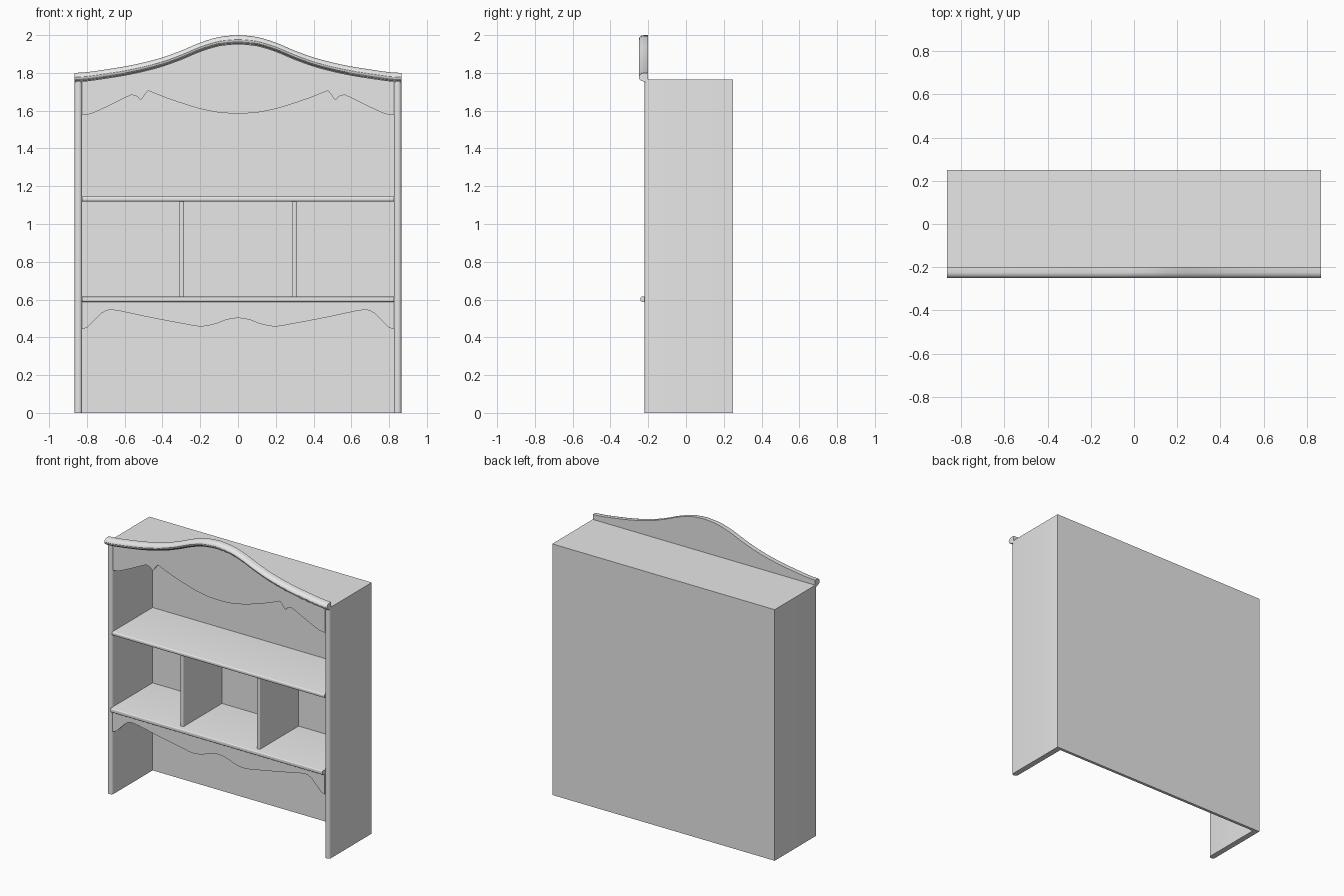
import bpy, bmesh

cube = bpy.data.objects.get("Cube")
if cube:
    bpy.data.objects.remove(cube, do_unlink=True)

grey = bpy.data.materials.new("plain_grey")
grey.use_nodes = True
grey.diffuse_color = (0.8, 0.8, 0.8, 1)
grey.node_tree.nodes["Principled BSDF"].inputs["Base Color"].default_value = (0.8, 0.8, 0.8, 1)

HALF = 0.865      # half of the full width
INNER = 0.825     # inner face of the side panels
BACK = 0.25
FRONT = -0.22


def finish(name, bm, smooth=False):
    bmesh.ops.recalc_face_normals(bm, faces=bm.faces)
    mesh = bpy.data.meshes.new(name)
    bm.to_mesh(mesh)
    bm.free()
    mesh.materials.append(grey)
    ob = bpy.data.objects.new(name, mesh)
    bpy.context.scene.collection.objects.link(ob)
    if smooth:
        bpy.ops.object.select_all(action='DESELECT')
        ob.select_set(True)
        bpy.context.view_layer.objects.active = ob
        bpy.ops.object.shade_smooth_by_angle()
    return ob


def box(name, x, y, z, round_front=0):
    """Box from ranges; its long front edges can be rounded."""
    bm = bmesh.new()
    bmesh.ops.create_cube(bm, size=1)
    for v in bm.verts:
        for i, (lo, hi) in enumerate((x, y, z)):
            v.co[i] = lo if v.co[i] < 0 else hi
    if round_front:
        front = [e for e in bm.edges if all(v.co.y < y[0] + 1e-4 for v in e.verts)]
        longest = max(e.calc_length() for e in front)
        edges = [e for e in front if e.calc_length() > longest - 1e-3]
        bmesh.ops.bevel(bm, geom=edges, offset=round_front, segments=4,
                        profile=0.5, affect='EDGES')
    return finish(name, bm, bool(round_front))


def spline(pts, steps=4):
    """Smooth curve through the given points."""
    out = []
    for i in range(len(pts) - 1):
        p = [pts[max(i - 1, 0)], pts[i], pts[i + 1], pts[min(i + 2, len(pts) - 1)]]
        for s in range(steps):
            t = s / steps
            out.append(tuple(
                0.5 * (2 * b + (c - a) * t + (2 * a - 5 * b + 4 * c - d) * t * t
                       + (3 * b - a - 3 * c + d) * t ** 3)
                for a, b, c, d in zip(*p)))
    return out + [pts[-1]]


def mirrored(half):
    return [(-x, z) for x, z in reversed(half[1:])] + half


def board(name, curve, flat_z, y):
    """Flat board between a shaped edge and a straight one."""
    bm = bmesh.new()
    outline = curve + [(curve[-1][0], flat_z), (curve[0][0], flat_z)]
    face = bm.faces.new([bm.verts.new((x, y[0], z)) for x, z in outline])
    ext = bmesh.ops.extrude_face_region(bm, geom=[face])["geom"]
    for v in ext:
        if isinstance(v, bmesh.types.BMVert):
            v.co.y = y[1]
    if face.is_valid is False or len(face.link_faces if hasattr(face, "link_faces") else []) > 0:
        pass
    else:
        # keep the front closed
        if not any(all(abs(v.co.y - y[0]) < 1e-5 for v in f.verts) for f in bm.faces):
            bm.faces.new([v for v in face.verts])
    return finish(name, bm)


# Carcass
for side, s in (("left", 1), ("right", -1)):
    box(side + "_side_panel", sorted((s * INNER, s * HALF)), (FRONT, BACK), (0, 1.765), 0.018)
box("back_panel", (-INNER, INNER), (BACK - 0.02, BACK), (0, 1.74))
box("top_panel", (-INNER, INNER), (-0.2, BACK), (1.735, 1.765))

# Shelves and dividers
box("upper_shelf", (-INNER, INNER), (FRONT, BACK - 0.02), (1.12, 1.145), 0.008)
box("lower_shelf", (-INNER, INNER), (-0.24, BACK - 0.02), (0.588, 0.615), 0.006)
for side, s in (("left", 1), ("right", -1)):
    box(side + "_divider", sorted((s * 0.285, s * 0.31)), (-0.2, BACK - 0.02), (0.615, 1.12), 0.006)

# Shaped aprons
upper = (spline([(0, 1.584), (0.1, 1.59), (0.2, 1.61), (0.3, 1.64), (0.4, 1.675), (0.475, 1.706)])
         + spline([(0.49, 1.69), (0.515, 1.658), (0.535, 1.675), (0.565, 1.684)])
         + spline([(0.6, 1.667), (0.7, 1.618), (0.78, 1.583), (INNER, 1.577)]))
board("upper_apron", mirrored(upper), 1.755, (-0.212, -0.195))
lower = spline([(0, 0.503), (0.06, 0.493), (0.13, 0.468), (0.2, 0.458), (0.28, 0.47),
                (0.48, 0.508), (0.65, 0.543), (0.71, 0.535), (0.76, 0.49),
                (0.795, 0.455), (INNER, 0.443)])
board("lower_apron", mirrored(lower), 0.59, (-0.215, -0.198))

# Arched crest board and its moulding
arch = mirrored(spline([(0, 2.0), (0.1, 1.99), (0.2, 1.96), (0.3, 1.918), (0.4, 1.882),
                        (0.5, 1.855), (0.6, 1.834), (0.7, 1.818), (0.8, 1.804), (HALF, 1.8)]))
board("crest_board", [(x, z - 0.02) for x, z in arch], 1.755, (-0.215, -0.2))

profile = [(-0.2, 0), (-0.225, 0), (-0.238, -0.004), (-0.247, -0.013), (-0.25, -0.023),
           (-0.247, -0.033), (-0.238, -0.041), (-0.228, -0.043), (-0.225, -0.049), (-0.2, -0.049)]
bm = bmesh.new()
rings = [[bm.verts.new((x, y, z + dz)) for y, dz in profile] for x, z in arch]
n = len(profile)
for a, b in zip(rings, rings[1:]):
    for i in range(n):
        j = (i + 1) % n
        bm.faces.new((a[i], a[j], b[j], b[i]))
bm.faces.new(rings[0])
bm.faces.new(rings[-1])
finish("crest_moulding", bm, True)
